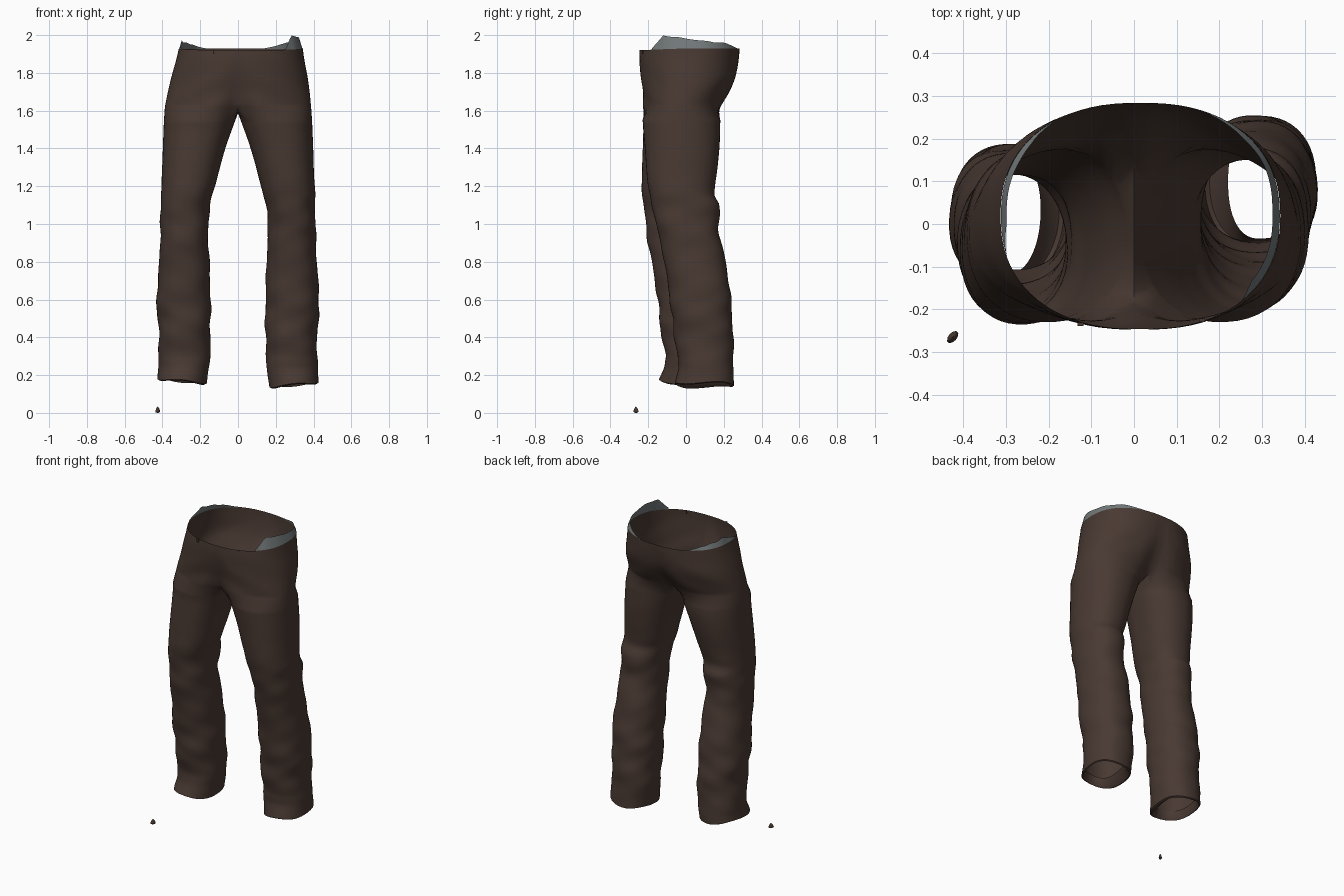
import bpy, bmesh, math
from math import sin, cos, pi, exp, radians

if "Cube" in bpy.data.objects:
    bpy.data.objects.remove(bpy.data.objects["Cube"])

OUT, INN = 40, 14          # segments on the outer and inner side of a leg
HIP_TOP, HIP_LOW = 1.93, 1.62

# z, centre x, half width, front y, back y
HIPS = [(1.93, .015, .328, -.247, .285), (1.87, .012, .339, -.250, .282),
        (1.78, .008, .360, -.245, .270), (1.70, .004, .375, -.238, .237),
        (1.62, .0, .387, -.235, .195)]
# z, inner x, outer x, front y, back y
LEG = [(1.55, .014, .392, -.230, .182), (1.4, .067, .398, -.218, .177),
       (1.2, .122, .405, -.202, .155), (1.15, .136, .409, -.192, .152),
       (1.1, .147, .409, -.180, .176), (.97, .159, .411, -.152, .174),
       (.8, .151, .417, -.115, .210), (.6, .146, .430, -.085, .238),
       (.4, .146, .419, -.062, .250), (.27, .150, .421, -.040, .251),
       (.15, .165, .428, -.058, .253)]


def material(name, col):
    m = bpy.data.materials.new(name)
    m.diffuse_color = (*col, 1)
    m.use_nodes = True
    m.node_tree.nodes["Principled BSDF"].inputs["Base Color"].default_value = m.diffuse_color
    return m


brown = material("brown cloth", (.066, .041, .032))
grey = material("grey lining", (.17, .19, .195))


def sample(table, z):
    """Smooth cubic interpolation of a table sorted from top to bottom."""
    i = 0
    while i < len(table) - 2 and z < table[i + 1][0]:
        i += 1
    a, b = table[i], table[i + 1]
    p, n = table[max(i - 1, 0)], table[min(i + 2, len(table) - 1)]
    h = b[0] - a[0]
    t = min(max((z - a[0]) / h, 0), 1)
    res = []
    for k in range(1, len(a)):
        ma = (b[k] - p[k]) / (b[0] - p[0]) * h
        mb = (n[k] - a[k]) / (n[0] - a[0]) * h
        res.append((2*t**3 - 3*t*t + 1)*a[k] + (t**3 - 2*t*t + t)*ma
                   + (3*t*t - 2*t**3)*b[k] + (t**3 - t*t)*mb)
    return res


def power(v, e):
    return math.copysign(abs(v) ** e, v)


def hip_point(side, ang, z):
    cx, hw, yf, yb = sample(HIPS, z)
    x = hw * power(cos(ang), .88)
    s = power(sin(ang), .88)
    y = (yf + yb) / 2 + s * (yb - yf) / 2
    # Centre seam sinks in towards the crotch
    low = (HIP_TOP - z) / (HIP_TOP - HIP_LOW)
    y -= s * (.001 + .05 * low ** 2) * exp(-(x / .07) ** 2)
    y -= s * .004 * exp(-(x / .012) ** 2) * min(1, low * 5)
    # Pull folds fanning out from the crotch
    y += .003 * low * sin(22 * x + 40 * z) * (x > .04)
    return (cx + side * x, y, z)


def leg_point(side, ang, z):
    xi, xo, yf, yb = sample(LEG, z)
    back = min(max((1.5 - z) / .6, 0), 1)
    shift = -.066 * back if side < 0 else 0        # one foot set further forward
    c, s = power(cos(ang), .9), power(sin(ang), .9)
    # Soft diagonal wrinkles, strongest around the knee and shin
    amp = .001 + .003 * exp(-((z - 1.05) / .16) ** 2) + .003 * exp(-((z - .5) / .2) ** 2)
    w = amp * back * (sin(27 * z + 2 * ang + side) + .5 * sin(47 * z - 3 * ang + 2 * side))
    flare = .02 * max(0, (.27 - z) / .12) * max(0, -s) if side < 0 else 0
    # Front cuff fold near the hem
    w += .005 * exp(-((z - .27) / .02) ** 2) * max(0, -s)
    x = (xi + xo) / 2 + c * ((xo - xi) / 2 + w)
    y = (yf + yb) / 2 + s * ((yb - yf) / 2 + w + flare) + shift
    # Uneven hem line
    hem = max(0, 1 - (z - .15) / .1)
    dz = hem * ((.02 if side < 0 else .0) + .012 * c + .006 * sin(3 * ang))
    return (side * x, y, z + dz)


def finish(name, bm, mat):
    bmesh.ops.recalc_face_normals(bm, faces=bm.faces)
    me = bpy.data.meshes.new(name)
    bm.to_mesh(me)
    bm.free()
    me.materials.append(mat)
    ob = bpy.data.objects.new(name, me)
    bpy.context.collection.objects.link(ob)
    bpy.context.view_layer.objects.active = ob
    ob.select_set(True)
    bpy.ops.object.shade_smooth_by_angle(angle=radians(50))
    ob.select_set(False)
    return ob


def bridge(bm, a, b, closed):
    n = len(a)
    for i in range(n if closed else n - 1):
        j = (i + 1) % n
        bm.faces.new((a[i], a[j], b[j], b[i]))


# Trousers: hip shell that splits into two legs
bm = bmesh.new()
hip_angles = [-pi/2 + pi * i / OUT for i in range(OUT + 1)]
spread = radians(145)
leg_angles = [-spread + 2 * spread * i / OUT for i in range(OUT + 1)]
leg_angles += [spread + (2*pi - 2*spread) * i / INN for i in range(1, INN)]

rows = 14
halves = {1: [], -1: []}
for r in range(rows + 1):
    z = HIP_TOP + (HIP_LOW - HIP_TOP) * r / rows
    dip = .01 * (1 - r / rows)                     # waist dips in front
    for side in (1, -1):
        row = []
        for i, a in enumerate(hip_angles):
            if side < 0 and i in (0, OUT):
                row.append(halves[1][r][i])        # shared centre line
                continue
            x, y, zz = hip_point(side, a, z)
            row.append(bm.verts.new((x, y, zz - dip * max(0, -sin(a)))))
        halves[side].append(row)
for side in (1, -1):
    for a, b in zip(halves[side], halves[side][1:]):
        bridge(bm, a, b, False)

# Crotch seam shared by both legs
f, b = halves[1][-1][0].co, halves[1][-1][-1].co
seam = []
for i in range(1, INN):
    t = i / INN
    p = b.lerp(f, t)
    seam.append(bm.verts.new((0, p.y, p.z - .034 * sin(pi * t) ** .5)))

leg_rows = 70
for side in (1, -1):
    prev = halves[side][-1] + seam
    for r in range(leg_rows + 1):
        z = 1.55 + (.15 - 1.55) * r / leg_rows
        ring = [bm.verts.new(leg_point(side, a, z)) for a in leg_angles]
        bridge(bm, prev, ring, True)
        prev = ring
    # Turned-in hem, folded further in on the inner side
    cx = sum(v.co.x for v in prev) / len(prev)
    cy = sum(v.co.y for v in prev) / len(prev)
    base = [v.co.copy() for v in prev]
    for k, push, dz in ((.95, .005, -.005), (.88, .02, .012), (.84, .035, .05)):
        ring = []
        for c, a in zip(base, leg_angles):
            x = cx + (c.x - cx) * k + side * push * max(0, -cos(a))
            ring.append(bm.verts.new((x, cy + (c.y - cy) * k, c.z + dz)))
        bridge(bm, prev, ring, True)
        prev = ring
finish("trousers", bm, brown)


# Torn grey lining standing above the waist on both sides, leaning inwards
def lining(name, side, a0, a1, peak, height, lean):
    bm = bmesh.new()
    n = 32
    low, high = [], []
    for i in range(n + 1):
        t = i / n
        a = radians(a0 + (a1 - a0) * t)
        x, y, z = hip_point(side, a, HIP_TOP)
        up = t / peak if t < peak else 1 - .55 * min((t - peak) / .5, 1)
        up *= min(1, (1 - t) / .25)
        h = max(.001, height * up + .003 * sin(25 * t) * up)
        k = lean * min(1, up * 1.5)
        low.append(bm.verts.new((x - side * .001, y, z - .004 - .01 * max(0, -sin(a)))))
        high.append(bm.verts.new((x - side * k * cos(a), y - k * sin(a), z + h)))
    bridge(bm, low, high, False)
    finish(name, bm, grey)


lining("lining_right", 1, -46, 70, .13, .07, .018)
lining("lining_left", -1, -18, 58, .3, .04, .014)

# Small waist tabs
bm = bmesh.new()
for x0 in (-.125, .16):
    ang = -math.acos((abs(x0) / .335) ** (1 / .88))
    y = hip_point(1, ang, 1.91)[1]
    for v in bmesh.ops.create_cube(bm, size=1)["verts"]:
        v.co = (x0 + v.co.x * .014, y + v.co.y * .008, 1.91 + v.co.z * .02)
finish("waist_tabs", bm, brown)

# Loose scrap of cloth on the floor
bm = bmesh.new()
bmesh.ops.create_icosphere(bm, subdivisions=2, radius=1)
for v in bm.verts:
    x, y, z = v.co
    k = 1 - .5 * max(z, 0)
    v.co = (-.425 + (x * .010 + y * .009) * k, -.265 + (y * .014 - x * .003) * k,
            .008 + (z * .026 if z > 0 else z * .008))
finish("loose_scrap", bm, brown)
